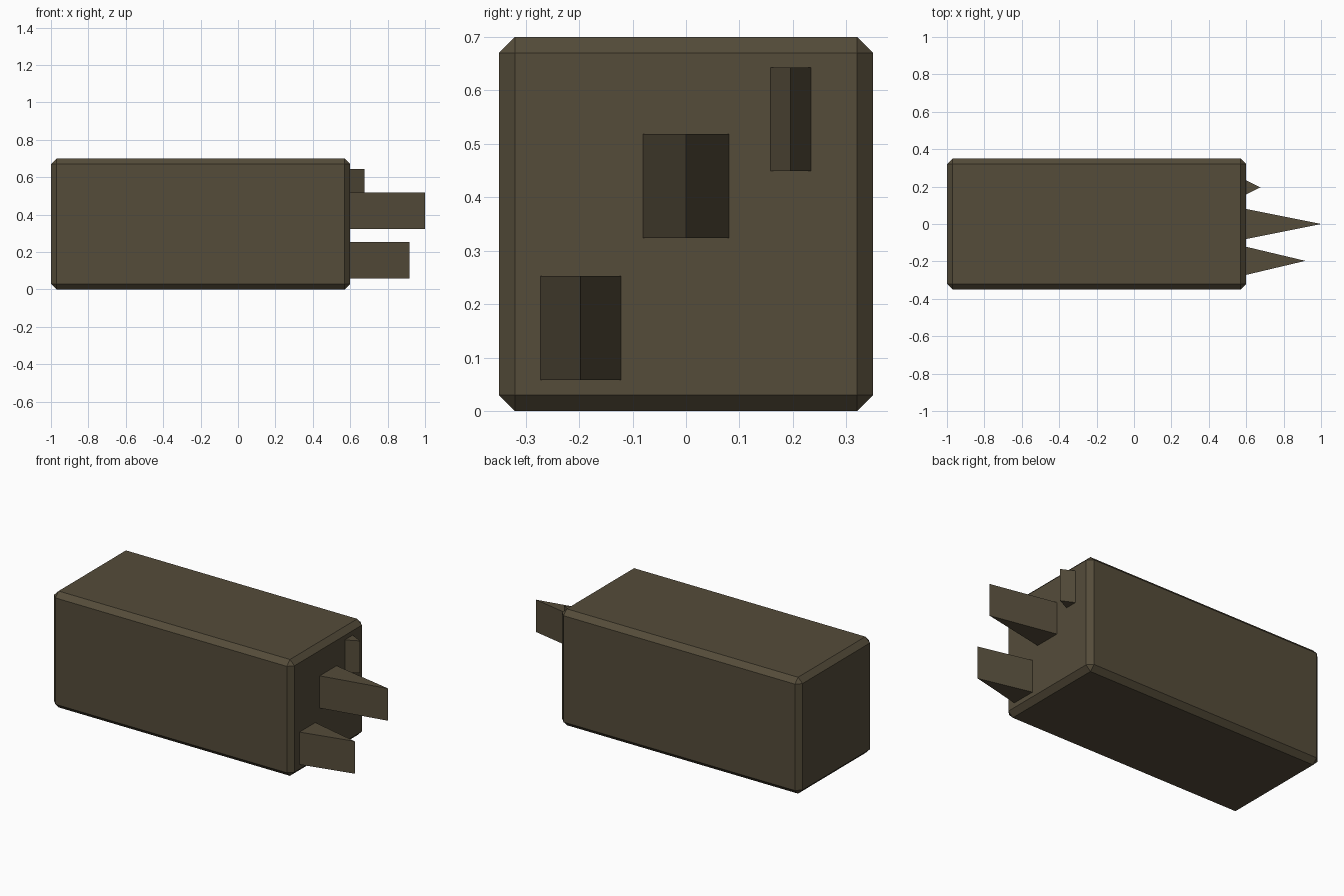
import bpy, bmesh

if "Cube" in bpy.data.objects:
    bpy.data.objects.remove(bpy.data.objects["Cube"])

mat = bpy.data.materials.new("dark olive brown")
mat.diffuse_color = (0.09, 0.072, 0.042, 1)
mat.use_nodes = True
mat.node_tree.nodes["Principled BSDF"].inputs["Base Color"].default_value = mat.diffuse_color


def finish(name, bm):
    bmesh.ops.recalc_face_normals(bm, faces=bm.faces)
    mesh = bpy.data.meshes.new(name)
    bm.to_mesh(mesh)
    bm.free()
    mesh.materials.append(mat)
    obj = bpy.data.objects.new(name, mesh)
    bpy.context.collection.objects.link(obj)
    return obj


# Chamfered block body
bm = bmesh.new()
bmesh.ops.create_cube(bm, size=1)
for v in bm.verts:
    v.co = (v.co.x * 1.6 - 0.2, v.co.y * 0.7, v.co.z * 0.7 + 0.35)
body = finish("block_body", bm)
bevel = body.modifiers.new("chamfer", 'BEVEL')
bevel.width = 0.03
bevel.segments = 1


# Upright wedge prisms pointing out of the +x end
def wedge(name, y, half_width, z0, z1, tip):
    bm = bmesh.new()
    profile = [(0.6, y - half_width), (tip, y), (0.6, y + half_width)]
    face = bm.faces.new([bm.verts.new((px, py, z0)) for px, py in profile])
    ext = bmesh.ops.extrude_face_region(bm, geom=[face])
    verts = [g for g in ext["geom"] if isinstance(g, bmesh.types.BMVert)]
    bmesh.ops.translate(bm, verts=verts, vec=(0, 0, z1 - z0))
    finish(name, bm)


wedge("middle_wedge", 0.0, 0.08, 0.324, 0.518, 1.0)
wedge("lower_wedge", -0.197, 0.075, 0.058, 0.253, 0.916)
wedge("upper_wedge", 0.196, 0.0375, 0.449, 0.643, 0.676)
